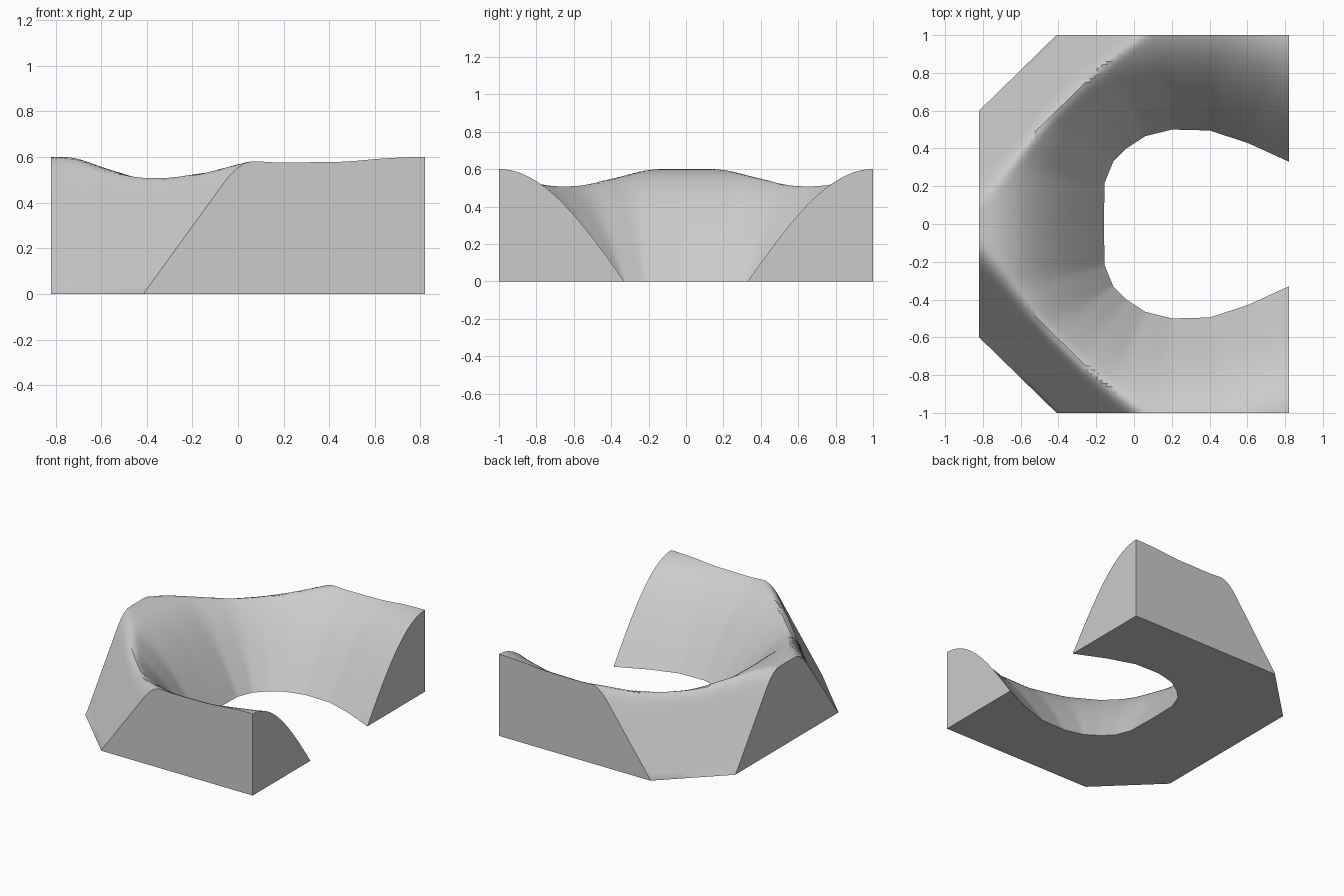
import bpy, bmesh, math
from mathutils import Vector

cube = bpy.data.objects.get("Cube")
if cube:
    bpy.data.objects.remove(cube, do_unlink=True)

HEIGHT, INNER_RUN, OUTER_SLOPE, BLEND = 0.6, 0.61, 1.95, 0.1
SPLITS, ACROSS = 8, 36

# Matching points on the inner foot and outer border, one half
half = [((.82, .33), (.82, 1)), ((.6, .43), (.6, 1)), ((.4, .495), (.4, 1)),
        ((.2, .5), (.2, 1)), ((.06, .465), (-.08, 1)), ((-.04, .4), (-.41, 1)),
        ((-.11, .33), (-.82, .6)), ((-.155, .22), (-.82, .3)), ((-.16, 0), (-.82, 0))]
pairs = [(Vector(a), Vector(b)) for a, b in half]
flip = Vector((1, -1))
pairs += [(a * flip, b * flip) for a, b in reversed(pairs[:-1])]

# Inner foot continues past the cut ends
foot = [p[0] for p in pairs]
foot = [Vector((1.1, .15))] + foot + [Vector((1.1, -.15))]


def foot_distance(p):
    best = 9
    for a, b in zip(foot, foot[1:]):
        ab = b - a
        t = max(0, min(1, (p - a).dot(ab) / ab.dot(ab)))
        best = min(best, (p - a - ab * t).length)
    return best


def ridge_height(p):
    """Rounded inner bank blended into the steep slope at the cut corners."""
    d = min(1, foot_distance(p) / INNER_RUN)
    inner = HEIGHT * math.sin(d * math.pi / 2)
    corner = (1.415 - abs(p.y) + p.x) / math.sqrt(2)
    outer = max(0, OUTER_SLOPE * corner)
    k = max(BLEND - abs(inner - outer), 0) / BLEND
    return max(0, min(inner, outer) - k * k * BLEND / 4)


# Stations along the ring
stations = []
for (a, b), (c, d) in zip(pairs, pairs[1:]):
    stations += [(a.lerp(c, i / SPLITS), b.lerp(d, i / SPLITS)) for i in range(SPLITS)]
stations.append(pairs[-1])

# Top and bottom sheets
bm = bmesh.new()
top, bottom = [], []
for a, b in stations:
    line = [a.lerp(b, j / ACROSS) for j in range(ACROSS + 1)]
    top.append([bm.verts.new((p.x, p.y, ridge_height(p))) for p in line])
    bottom.append([bm.verts.new((p.x, p.y, 0)) for p in line])


def skin(rows):
    for r, s in zip(rows, rows[1:]):
        for j in range(len(r) - 1):
            bm.faces.new((r[j], r[j + 1], s[j + 1], s[j]))


skin(top)
skin(bottom)
# Outer wall and the two cut ends
skin([[r[-1] for r in top], [r[-1] for r in bottom]])
for e in (0, -1):
    skin([top[e], bottom[e]])

bmesh.ops.remove_doubles(bm, verts=bm.verts, dist=0.0005)
bmesh.ops.dissolve_degenerate(bm, dist=0.0005, edges=bm.edges)
bmesh.ops.recalc_face_normals(bm, faces=bm.faces)
mesh = bpy.data.meshes.new("curved_ridge")
bm.to_mesh(mesh)
bm.free()

# Stone colour
stone = bpy.data.materials.new("light_grey")
stone.use_nodes = True
stone.diffuse_color = (.6, .6, .6, 1)
stone.node_tree.nodes["Principled BSDF"].inputs["Base Color"].default_value = (.6, .6, .6, 1)
mesh.materials.append(stone)

ridge = bpy.data.objects.new("curved_ridge", mesh)
bpy.context.collection.objects.link(ridge)
bpy.context.view_layer.objects.active = ridge
ridge.select_set(True)
bpy.ops.object.shade_smooth_by_angle(angle=math.radians(30))
